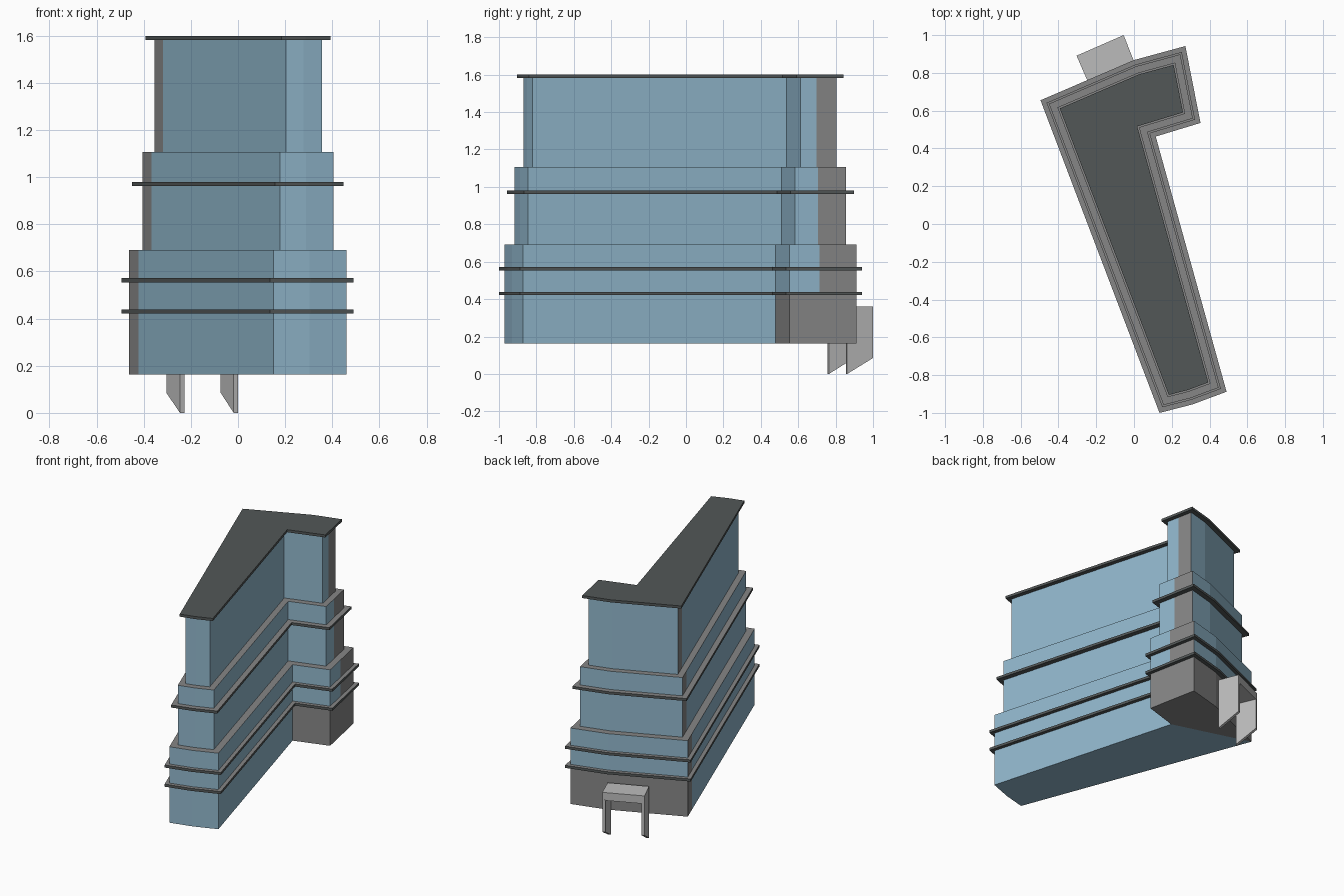
import bpy, bmesh
from mathutils import Vector

if "Cube" in bpy.data.objects:
    bpy.data.objects.remove(bpy.data.objects["Cube"])


def material(name, rgb):
    m = bpy.data.materials.new(name)
    m.diffuse_color = (*rgb, 1)
    m.use_nodes = True
    m.node_tree.nodes["Principled BSDF"].inputs["Base Color"].default_value = m.diffuse_color
    return m


GRAY = material("concrete gray", (0.24, 0.24, 0.24))
GLASS = material("window blue", (0.28, 0.47, 0.60))
DARK = material("roof dark", (0.085, 0.095, 0.095))
LIGHT = material("canopy light gray", (0.50, 0.50, 0.50))

# Ledge footprint, counter-clockwise from the rear left corner
OUTLINE = [Vector(p) for p in [(-.495, .655), (.135, -1.0), (.31, -.955), (.49, -.888),
                               (.115, .463), (.352, .535), (.272, .942), (0, .868)]]


def inset(d):
    """Footprint moved inward by d, with mitred corners."""
    out = []
    n = len(OUTLINE)
    for i in range(n):
        p = OUTLINE[i]
        a = (p - OUTLINE[i - 1]).normalized()
        b = (OUTLINE[(i + 1) % n] - p).normalized()
        na, nb = Vector((-a.y, a.x)), Vector((-b.y, b.x))
        out.append(p + (na + nb) * (d / (1 + na.dot(nb))))
    return out


def finish(name, bm, mats):
    me = bpy.data.meshes.new(name)
    bm.to_mesh(me)
    bm.free()
    for m in mats:
        me.materials.append(m)
    ob = bpy.data.objects.new(name, me)
    bpy.context.collection.objects.link(ob)
    return ob


def prism(name, pts, z0, z1, mats, top_index=0):
    """Upright slab over a footprint."""
    bm = bmesh.new()
    lo = [bm.verts.new((p.x, p.y, z0)) for p in pts]
    hi = [bm.verts.new((p.x, p.y, z1)) for p in pts]
    n = len(pts)
    for i in range(n):
        j = (i + 1) % n
        bm.faces.new((lo[i], lo[j], hi[j], hi[i]))
    bm.faces.new(lo[::-1])
    bm.faces.new(hi).material_index = top_index
    return finish(name, bm, mats)


# Column breaks along each wall, and the solid (unglazed) columns
COLUMNS = [[0, .065] + [.18 + .164 * i for i in range(5)] + [1],
           [0, 1], [0, 1], [i / 5 for i in range(6)],
           [0, 1], [0, .45, 1], [0, 1], [0, .5, 1]]
SOLID = {(0, 0), (5, 1)}


def tier(name, d, rows, ground=False):
    """Walls cut into cells; glazed cells become recessed panes."""
    bm = bmesh.new()
    pts = inset(d)
    n = len(pts)
    panes = []
    for w in range(n):
        p, q = pts[w], pts[(w + 1) % n]
        for c, (s, t) in enumerate(zip(COLUMNS[w], COLUMNS[w][1:])):
            a, b = p.lerp(q, s), p.lerp(q, t)
            for z0, z1 in zip(rows, rows[1:]):
                f = bm.faces.new([bm.verts.new(v) for v in (
                    (a.x, a.y, z0), (b.x, b.y, z0), (b.x, b.y, z1), (a.x, a.y, z1))])
                blank = ground and w >= 4 and z0 < .42
                if (w, c) not in SOLID and not blank:
                    f.material_index = 1
                    panes.append(f)
    rims = bmesh.ops.inset_individual(bm, faces=panes, thickness=.008, depth=-.009,
                                      use_even_offset=True)["faces"]
    for f in rims:
        f.material_index = 0

    # Terrace on top, underside split into glazed hall and solid wing
    def cap(ids, z, idx):
        f = bm.faces.new([bm.verts.new((pts[i].x, pts[i].y, z)) for i in ids])
        f.material_index = idx
    cap(range(n), rows[-1], 0)
    cap([4, 3, 2, 1, 0], rows[0], 1 if ground else 0)
    cap([0, 7, 6, 5, 4], rows[0], 0)
    bmesh.ops.remove_doubles(bm, verts=bm.verts, dist=.0001)
    return finish(name, bm, [GRAY, GLASS])


tier("lower_tier", .025, [.163, .30, .43, .565, .692], ground=True)
tier("middle_tier", .07, [.692, .83, .97, 1.107])
tier("upper_tier", .11, [1.107, 1.27, 1.42, 1.585])

# Projecting ledges and roof
for i, (d, z) in enumerate([(0, .43), (0, .563), (.035, .971)]):
    prism(f"ledge_{i + 1}", inset(d), z - .009, z + .009, [DARK, GRAY], 1)
prism("roof", inset(.08), 1.582, 1.6, [DARK])

# Entrance canopy on the rear wall
IN_L, IN_R = Vector((-.246, .757)), Vector((0, .862))
OUT_L, OUT_R = Vector((-.304, .891)), Vector((-.055, 1.0))
prism("canopy_top", [IN_L, IN_R, OUT_R, OUT_L], .305, .36, [LIGHT])


def fin(name, a, b, side):
    """Canopy leg with a bottom edge rising outward."""
    bm = bmesh.new()
    prof = [(a, 0.005), (b, .085), (b, .31), (a, .31)]
    lo = [bm.verts.new((p.x, p.y, z)) for p, z in prof]
    hi = [bm.verts.new((p.x + side.x, p.y + side.y, z)) for p, z in prof]
    bm.faces.new(lo)
    bm.faces.new(hi[::-1])
    for i in range(4):
        j = (i + 1) % 4
        bm.faces.new((lo[j], lo[i], hi[i], hi[j]))
    bm.verts.ensure_lookup_table()
    bm.verts[0].co.z = bm.verts[4].co.z = 0
    bmesh.ops.recalc_face_normals(bm, faces=bm.faces)
    return finish(name, bm, [LIGHT])


along = (IN_R - IN_L).normalized() * .02
fin("canopy_leg_left", IN_L, OUT_L, along)
fin("canopy_leg_right", IN_R, OUT_R, -along)
